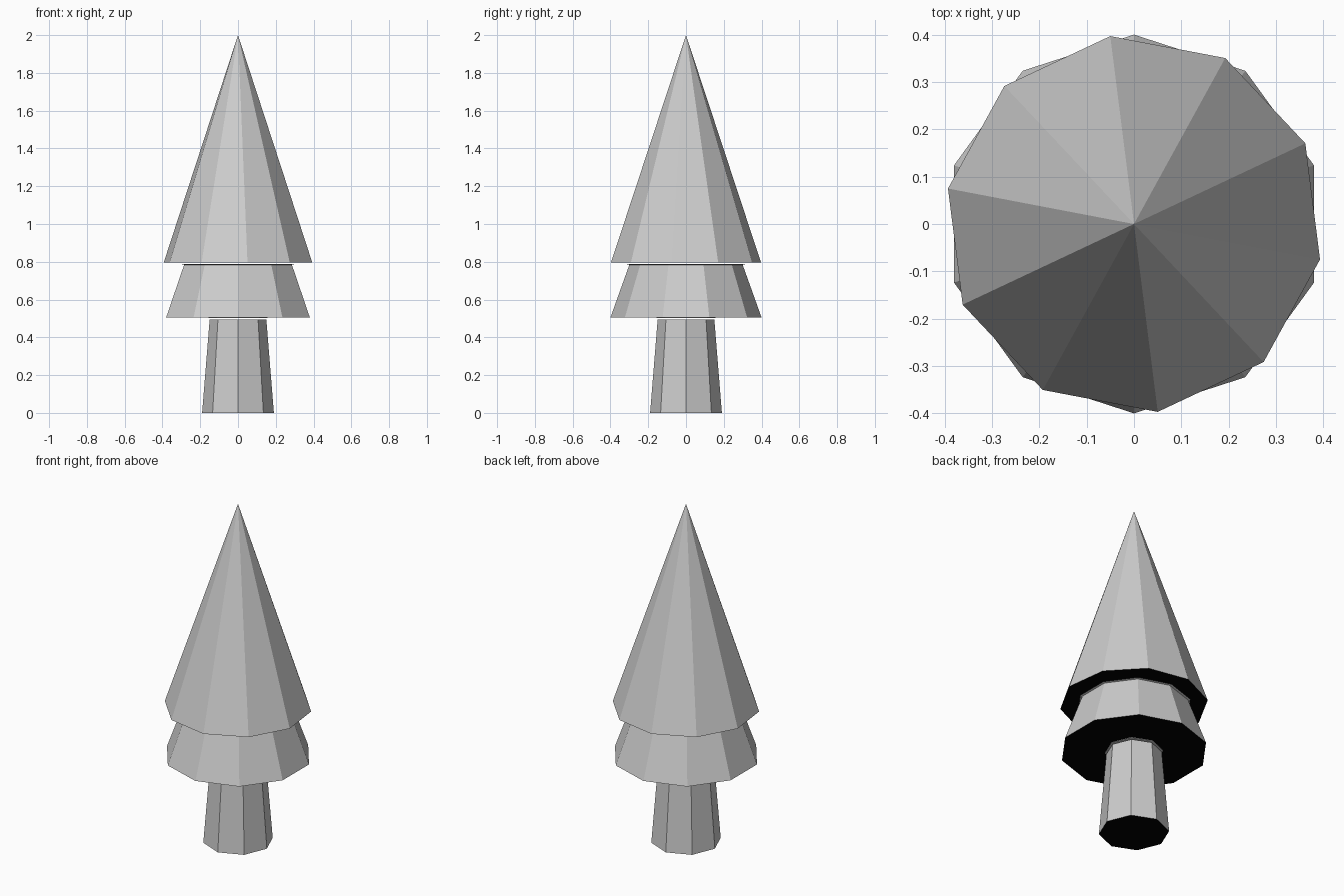
import bpy, bmesh, math

if "Cube" in bpy.data.objects:
    bpy.data.objects.remove(bpy.data.objects["Cube"])


def flat_colour(name, value):
    mat = bpy.data.materials.new(name)
    mat.diffuse_color = (value, value, value, 1)
    mat.use_nodes = True
    mat.node_tree.nodes["Principled BSDF"].inputs["Base Color"].default_value = mat.diffuse_color
    return mat


grey = flat_colour("mid grey", 0.61)
black = flat_colour("black", 0.0)


def lathe(name, sides, start_deg, profile, black_base=True):
    """Flat-sided solid from (radius, z) rings; radius 0 makes a point."""
    bm = bmesh.new()
    rings = []
    for r, z in profile:
        if r == 0:
            rings.append([bm.verts.new((0, 0, z))] * sides)
            continue
        angles = [math.radians(start_deg + 360 * i / sides) for i in range(sides)]
        rings.append([bm.verts.new((r * math.cos(a), r * math.sin(a), z)) for a in angles])
    for low, high in zip(rings, rings[1:]):
        for i in range(sides):
            j = (i + 1) % sides
            corners = [low[i], low[j], high[j], high[i]]
            bm.faces.new(list(dict.fromkeys(corners)))
    base = bm.faces.new(rings[0][::-1])
    base.material_index = 1 if black_base else 0
    if profile[-1][0] > 0:
        bm.faces.new(rings[-1])
    bmesh.ops.recalc_face_normals(bm, faces=bm.faces)
    mesh = bpy.data.meshes.new(name)
    bm.to_mesh(mesh)
    bm.free()
    mesh.materials.append(grey)
    mesh.materials.append(black)
    obj = bpy.data.objects.new(name, mesh)
    bpy.context.collection.objects.link(obj)
    return obj


# Tapered eight-sided trunk with a black underside
lathe("trunk", 8, 0, [(0.19, 0), (0.15, 0.495)])
# Thin grey collar under the lower branches
lathe("trunk_collar", 8, 0, [(0.157, 0.503), (0.157, 0.506)], black_base=False)
# Lower branches: short ten-sided skirt with a slight lip on top
lathe("lower_branches", 10, 90, [(0.4, 0.505), (0.3, 0.784), (0.313, 0.787)])
# Upper branches: tall ten-sided cone, turned a little
lathe("upper_branches", 10, 25.2, [(0.4, 0.797), (0, 2)])
